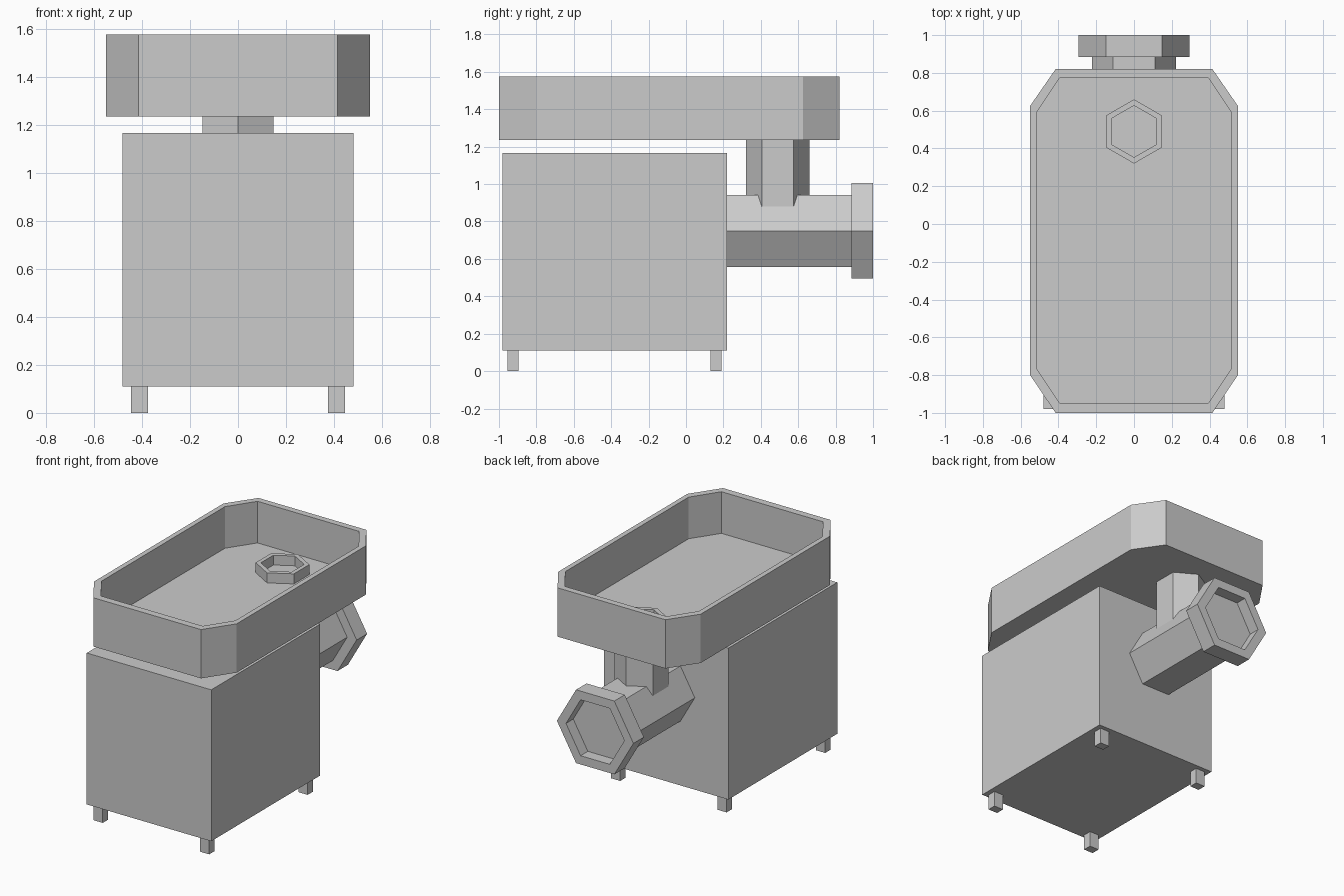
import bpy, bmesh
from math import cos, sin, radians

if "Cube" in bpy.data.objects:
    bpy.data.objects.remove(bpy.data.objects["Cube"])


def hexagon(r, start=0, cy=0):
    return [(r * cos(radians(start + 60 * i)), cy + r * sin(radians(start + 60 * i)))
            for i in range(6)]


def octagon(x, xc, y0, y0c, y1c, y1):
    # rectangle with clipped corners, counter-clockwise
    return [(xc, y0), (x, y0c), (x, y1c), (xc, y1),
            (-xc, y1), (-x, y1c), (-x, y0c), (-xc, y0)]


def prism(name, outer, low, high, inner=None, floor=None, loc=(0, 0, 0), along_y=False):
    """Extruded outline; with an inner outline its top is hollowed down to floor."""
    loops = [(outer, low), (outer, high)]
    if inner:
        loops += [(inner, high), (inner, floor)]
    bm = bmesh.new()
    rings = [[bm.verts.new((x, y, z)) for x, y in pts] for pts, z in loops]
    n = len(outer)
    for a, b in zip(rings, rings[1:]):
        for i in range(n):
            j = (i + 1) % n
            bm.faces.new((a[i], a[j], b[j], b[i]))
    bm.faces.new(rings[0][::-1])
    bm.faces.new(rings[-1])
    mesh = bpy.data.meshes.new(name)
    bm.to_mesh(mesh)
    bm.free()
    ob = bpy.data.objects.new(name, mesh)
    ob.location = loc
    if along_y:
        ob.rotation_euler.x = radians(-90)
    bpy.context.collection.objects.link(ob)
    return ob


def rect(x0, x1, y0, y1):
    return [(x0, y0), (x1, y0), (x1, y1), (x0, y1)]


# motor housing
prism("housing", rect(-0.48, 0.48, -0.98, 0.22), 0.11, 1.165)

# four feet
for side, cx in (("left", -0.41), ("right", 0.41)):
    for end, cy in (("front", -0.925), ("back", 0.16)):
        prism(f"{end}_{side}_foot",
              rect(cx - 0.036, cx + 0.036, cy - 0.03, cy + 0.03), 0, 0.11)

# open feed tray with clipped corners
prism("tray", octagon(0.55, 0.415, -1.0, -0.80, 0.625, 0.82), 1.235, 1.575,
      octagon(0.515, 0.392, -0.95, -0.765, 0.592, 0.775), 1.285)

# feed neck rising through the tray floor
prism("feed_neck", hexagon(0.17, 30, 0.49), 0.80, 1.355,
      hexagon(0.137, 30, 0.49), 1.287)

# horizontal grinding barrel and its recessed end collar
prism("barrel", hexagon(0.222), 0.22, 0.885, loc=(0, 0, 0.75), along_y=True)
prism("end_collar", hexagon(0.295), 0.885, 1.0, hexagon(0.225), 0.92,
      loc=(0, 0, 0.75), along_y=True)
